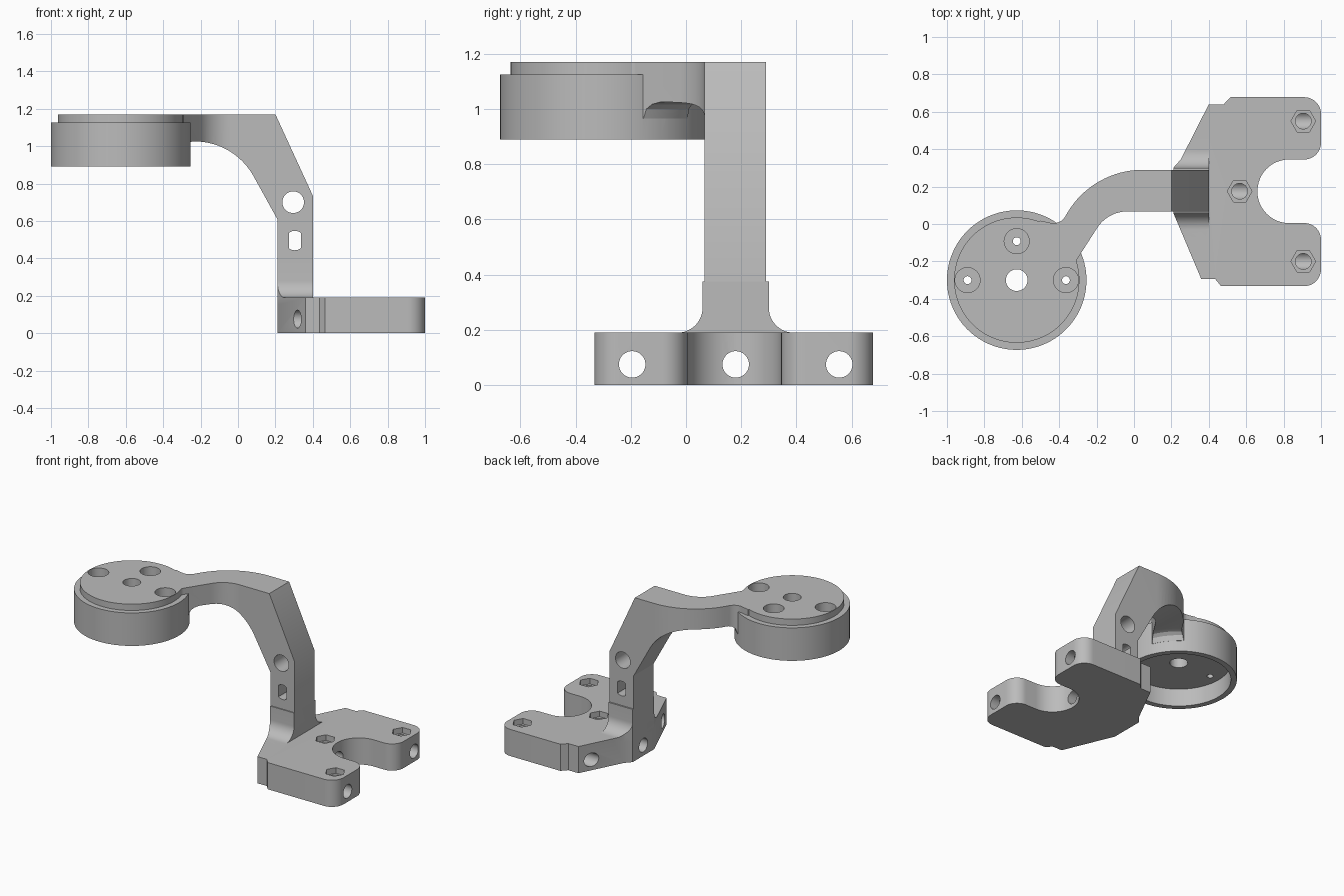
import bpy, bmesh, math
from mathutils import Vector

cube = bpy.data.objects.get("Cube")
if cube:
    bpy.data.objects.remove(cube, do_unlink=True)

grey = bpy.data.materials.new("plain_grey")
grey.use_nodes = True
GREY = (0.5, 0.5, 0.5, 1)
grey.diffuse_color = GREY
grey.node_tree.nodes["Principled BSDF"].inputs["Base Color"].default_value = GREY


def finish_mesh(name, bm):
    bmesh.ops.recalc_face_normals(bm, faces=bm.faces)
    mesh = bpy.data.meshes.new(name)
    bm.to_mesh(mesh)
    bm.free()
    mesh.materials.append(grey)
    obj = bpy.data.objects.new(name, mesh)
    bpy.context.collection.objects.link(obj)
    return obj


def rounded(points, steps=12):
    """Polygon whose corners (x, y, radius) are replaced by arcs."""
    out = []
    for i, p in enumerate(points):
        c = Vector(p[:2])
        if len(p) < 3:
            out.append(c)
            continue
        a = (Vector(points[i - 1][:2]) - c).normalized()
        b = (Vector(points[(i + 1) % len(points)][:2]) - c).normalized()
        half = a.angle(b) / 2
        centre = c + (a + b).normalized() * p[2] / math.sin(half)
        start = c + a * p[2] / math.tan(half) - centre
        end = c + b * p[2] / math.tan(half) - centre
        sweep = start.angle(end)
        for k in range(steps + 1):
            t = k / steps
            out.append(centre + (start * math.sin((1 - t) * sweep)
                                 + end * math.sin(t * sweep)) / math.sin(sweep))
    return out


def circle(x, y, r, n=40):
    return [(x + r * math.cos(math.tau * k / n), y + r * math.sin(math.tau * k / n))
            for k in range(n)]


def prism(name, points, lo, hi, axis="z"):
    place = {"x": lambda u, v, w: (w, u, v),
             "y": lambda u, v, w: (u, w, v),
             "z": lambda u, v, w: (u, v, w)}[axis]
    bm = bmesh.new()
    low = [bm.verts.new(place(u, v, lo)) for u, v in points]
    high = [bm.verts.new(place(u, v, hi)) for u, v in points]
    bm.faces.new(low)
    bm.faces.new(high)
    n = len(low)
    for i in range(n):
        j = (i + 1) % n
        bm.faces.new((low[i], low[j], high[j], high[i]))
    return finish_mesh(name, bm)


def lathe(name, profile, cx, cy, n=96):
    bm = bmesh.new()
    rings = [[bm.verts.new((x, y, z)) for x, y in circle(cx, cy, r, n)]
             for r, z in profile]
    for a, b in zip(rings, rings[1:] + rings[:1]):
        if profile[rings.index(a)][0] == profile[rings.index(b)][0] == 0:
            continue
        for i in range(n):
            j = (i + 1) % n
            bm.faces.new((a[i], a[j], b[j], b[i]))
    bmesh.ops.remove_doubles(bm, verts=bm.verts, dist=1e-5)
    return finish_mesh(name, bm)


def combine(target, tool, operation):
    mod = target.modifiers.new("combine", "BOOLEAN")
    mod.operation = operation
    mod.solver = "EXACT"
    mod.object = tool
    bpy.context.view_layer.objects.active = target
    bpy.ops.object.modifier_apply(modifier=mod.name)
    bpy.data.objects.remove(tool, do_unlink=True)


def cut(target, points, lo, hi, axis="z"):
    combine(target, prism("cutter", points, lo, hi, axis), "DIFFERENCE")


# Forked base plate
outline = rounded([
    (0.21, 0.06), (0.21, 0.30), (0.25, 0.345), (0.40, 0.64), (0.48, 0.64),
    (0.515, 0.678), (1, 0.678, 0.09), (1, 0.345, 0.09), (0.66, 0.345, 0.169),
    (0.66, 0.005, 0.169), (1, 0.005, 0.09), (1, -0.332, 0.09),
    (0.465, -0.332), (0.435, -0.295), (0.36, -0.295)])
base = prism("base_plate", outline, 0, 0.19)

# Flared foot of the column, trimmed to the plate outline
foot = prism("foot", rounded([
    (-0.1, 0.15), (-0.1, 0.19), (0.06, 0.19, 0.09), (0.06, 0.375),
    (0.30, 0.375), (0.30, 0.19, 0.09), (0.46, 0.19), (0.46, 0.15)]), 0.15, 0.40, "x")
combine(foot, prism("trim", outline, 0.1, 0.5), "INTERSECT")
combine(base, foot, "UNION")

# Cross holes and hex nut pockets in the plate
for y in (-0.195, 0.18, 0.555):
    cut(base, circle(y, 0.075, 0.048), 0.1, 1.1, "x")
for x, y in ((0.905, 0.55), (0.565, 0.175), (0.905, -0.2)):
    cut(base, circle(x, y, 0.066, 6), 0.15, 0.3)
    cut(base, circle(x, y, 0.042), 0.075, 0.3)

# Column and curved arm: side profile trimmed by the plan shape
CX, CY = -0.627, -0.30
arm = prism("arm", rounded([
    (0.21, 0.16), (0.40, 0.16), (0.40, 0.735), (0.20, 1.17), (-0.7, 1.17),
    (-0.7, 1.025), (-0.02, 1.025, 0.36), (0.21, 0.61)], 20), -0.8, 0.8, "y")
flare = lathe("flare", [(0.345, 1.1), (0.44, 1.1), (0.435, 1.025), (0.405, 1.017),
                        (0.385, 1.0), (0.374, 0.965), (0.345, 0.965)], CX, CY)
combine(arm, flare, "UNION")
plan = rounded([
    (0.45, 0.067), (0.45, 0.29), (-0.22, 0.29, 0.47), (-0.395, -0.005, 0.07),
    (-0.50, 0.018), (-0.60, -0.08), (-0.45, -0.30), (-0.296, -0.30),
    (-0.312, -0.20, 0.06), (-0.14, 0.067, 0.19)], 16)
combine(arm, prism("trim", plan, 0.1, 1.3), "INTERSECT")

# Stepped round cup, open below
cup = lathe("cup", [(0, 1.17), (0.335, 1.17), (0.335, 1.125), (0.373, 1.125),
                    (0.373, 0.89), (0.335, 0.89), (0.335, 1.015), (0, 1.015)], CX, CY)
combine(arm, cup, "UNION")

# Centre hole and counterbored screw holes
cut(arm, circle(CX, CY, 0.058), 0.8, 1.3)
for dx, dy in ((0, 0.208), (-0.263, 0), (0.263, 0)):
    cut(arm, circle(CX + dx, CY + dy, 0.067), 1.07, 1.3)
    cut(arm, circle(CX + dx, CY + dy, 0.021, 24), 0.8, 1.3)

# Round hole and flat-sided slot through the column
cut(arm, circle(0.295, 0.70, 0.058), -0.1, 0.5, "y")
slot = [(min(max(x, 0.272), 0.336), z) for x, z in circle(0.304, 0.495, 0.052)
        if abs(x - 0.304) < 0.033]
slot += [(x, z) for x in (0.272, 0.336) for z in (0.455, 0.535)]
slot.sort(key=lambda p: math.atan2(p[1] - 0.495, p[0] - 0.304))
cut(arm, slot, -0.1, 0.5, "y")

for obj in (base, arm):
    bpy.ops.object.select_all(action="DESELECT")
    obj.select_set(True)
    bpy.context.view_layer.objects.active = obj
    bpy.ops.object.shade_smooth_by_angle(angle=math.radians(25))
